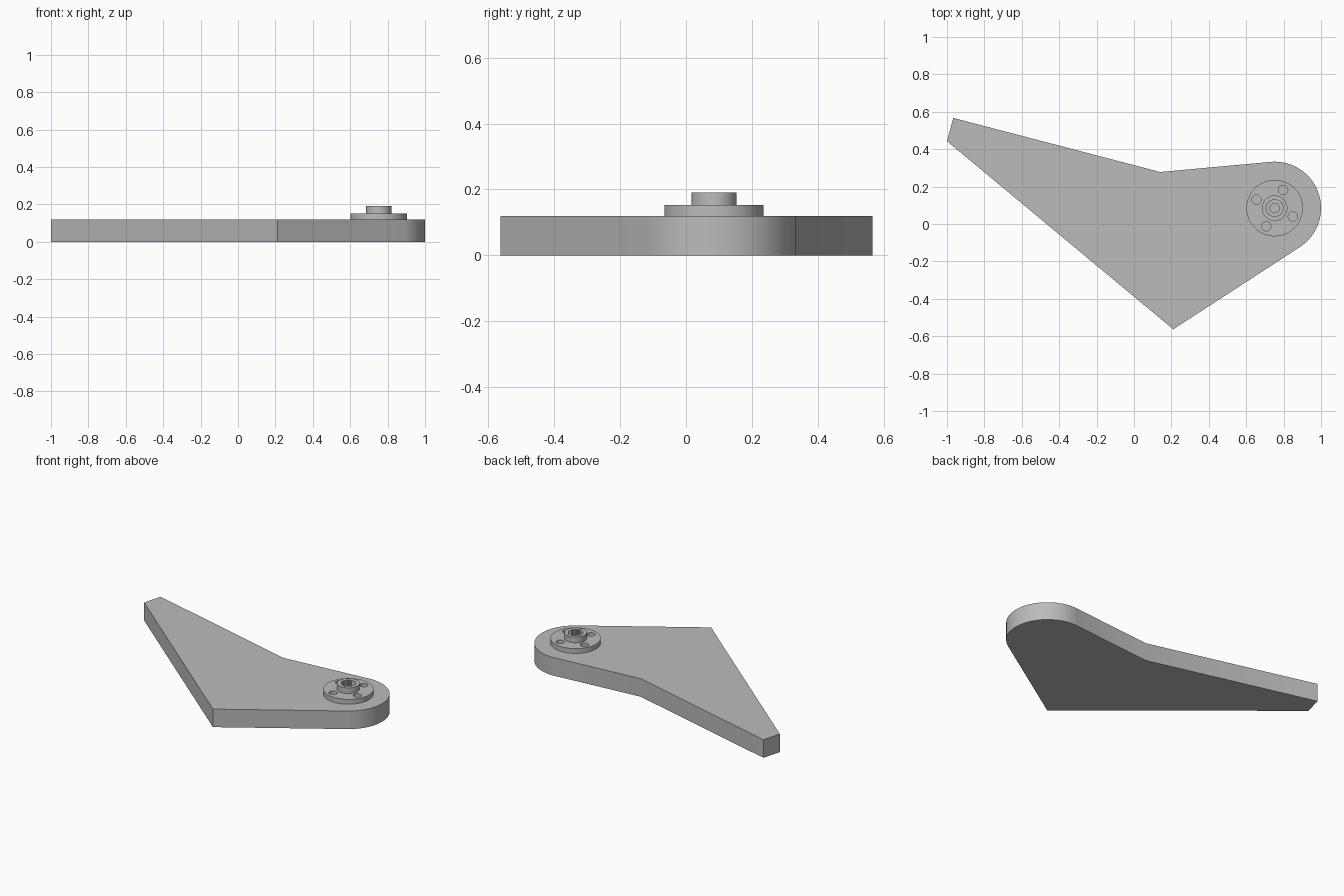
import bpy
import bmesh
from math import radians, cos, sin, pi

cube = bpy.data.objects.get("Cube")
if cube:
    bpy.data.objects.remove(cube)

CENTRE = (0.752, 0.085)
PLATE_TOP, FLANGE_TOP, HUB_TOP = 0.12, 0.152, 0.19

grey = bpy.data.materials.new("neutral grey")
grey.use_nodes = True
colour = (0.5, 0.5, 0.5, 1)
grey.diffuse_color = colour
grey.node_tree.nodes["Principled BSDF"].inputs["Base Color"].default_value = colour


def prism(name, outline, z0, z1):
    """Extrude a flat outline from z0 to z1."""
    bm = bmesh.new()
    face = bm.faces.new([bm.verts.new((x, y, z0)) for x, y in outline])
    top = bmesh.ops.extrude_face_region(bm, geom=[face])["geom"]
    moved = [v for v in top if isinstance(v, bmesh.types.BMVert)]
    bmesh.ops.translate(bm, verts=moved, vec=(0, 0, z1 - z0))
    bmesh.ops.recalc_face_normals(bm, faces=bm.faces)
    mesh = bpy.data.meshes.new(name)
    bm.to_mesh(mesh)
    bm.free()
    mesh.materials.append(grey)
    obj = bpy.data.objects.new(name, mesh)
    bpy.context.collection.objects.link(obj)
    return obj


def arc(centre, radius, start, end, steps):
    return [(centre[0] + radius * cos(a), centre[1] + radius * sin(a))
            for a in (radians(start + (end - start) * i / steps) for i in range(steps + 1))]


def circle(centre, radius, sides=64):
    return arc(centre, radius, 0, 360, sides)[:-1]


def cut(target, cutter):
    mod = target.modifiers.new(cutter.name, 'BOOLEAN')
    mod.operation = 'DIFFERENCE'
    mod.solver = 'EXACT'
    mod.object = cutter
    cutter.hide_render = True
    cutter.hide_set(True)


def smooth(obj):
    bpy.ops.object.select_all(action='DESELECT')
    obj.select_set(True)
    bpy.context.view_layer.objects.active = obj
    bpy.ops.object.shade_smooth_by_angle(angle=radians(25))


# Arm plate: pointed tail and one rounded end
outline = [(-1, 0.443), (-0.966, 0.567), (0.14, 0.278)]
outline += arc(CENTRE, 0.248, 95, -57, 48)
outline += [(0.21, -0.563)]
plate = prism("arm_plate", outline, 0, PLATE_TOP)

# Round flange and raised hub on the rounded end
flange = prism("flange", circle(CENTRE, 0.151), PLATE_TOP, FLANGE_TOP)
hub = prism("hub", circle(CENTRE, 0.068), FLANGE_TOP, HUB_TOP)

# Four screw holes through the flange
for i in range(4):
    a = radians(65 + 90 * i)
    spot = (CENTRE[0] + 0.107 * cos(a), CENTRE[1] + 0.107 * sin(a))
    cut(flange, prism(f"screw_hole_cutter_{i}", circle(spot, 0.025, 32),
                      PLATE_TOP - 0.02, FLANGE_TOP + 0.02))

# Toothed socket in the hub, with a narrow bore below it
teeth = 24
socket = []
for i in range(teeth * 2):
    r = 0.043 if i % 2 else 0.047
    a = pi * i / teeth
    socket.append((CENTRE[0] + r * cos(a), CENTRE[1] + r * sin(a)))
cut(hub, prism("socket_cutter", socket, FLANGE_TOP - 0.02, HUB_TOP + 0.02))
cut(flange, prism("bore_cutter", circle(CENTRE, 0.025, 32),
                  PLATE_TOP - 0.02, FLANGE_TOP + 0.02))

for part in (plate, flange, hub):
    smooth(part)
